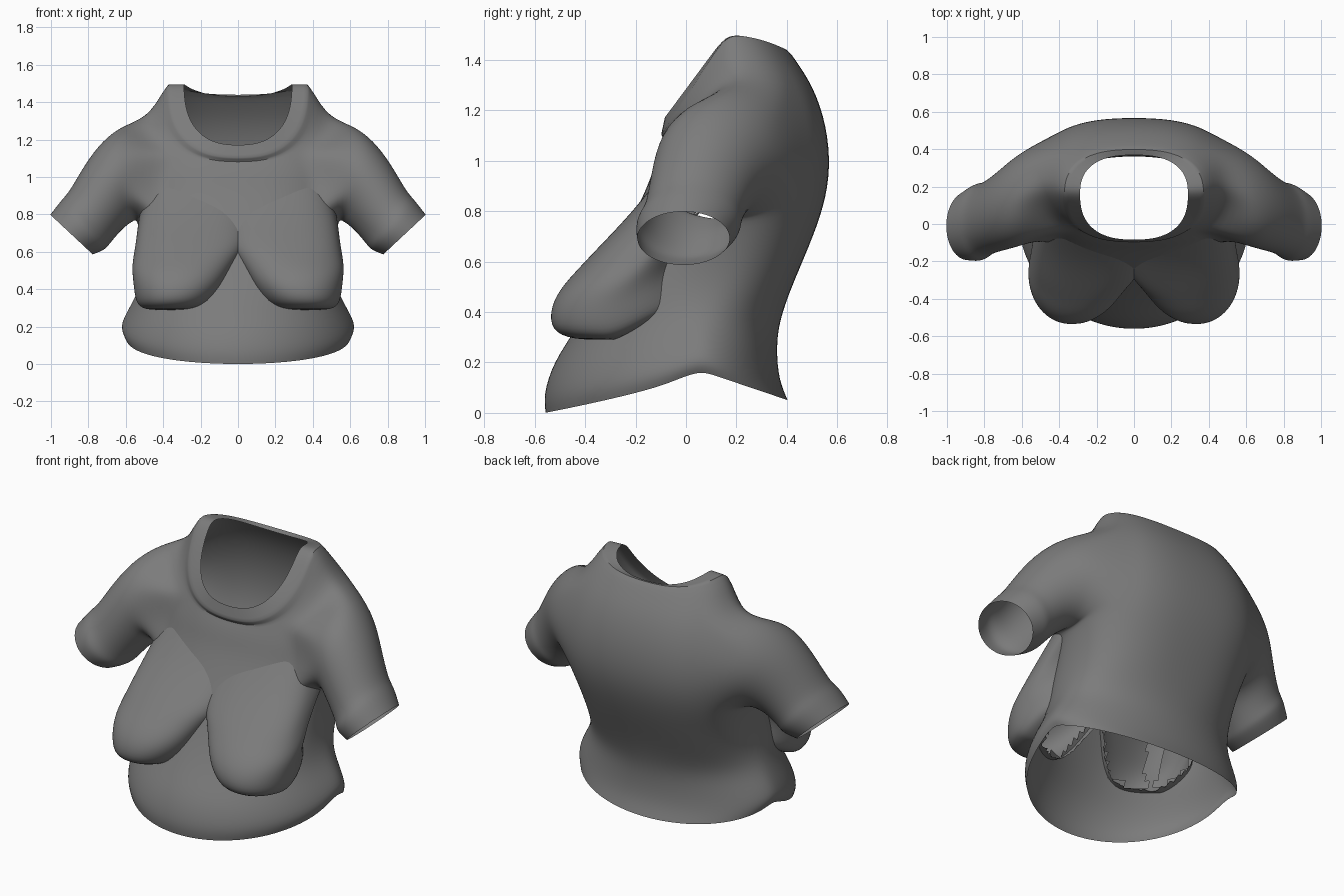
import bpy, bmesh
from math import sin, cos, pi, copysign
from mathutils import Vector
from mathutils.bvhtree import BVHTree

cube = bpy.data.objects.get("Cube")
if cube:
    bpy.data.objects.remove(cube, do_unlink=True)

COLS = 32          # points around the torso
HALF = 4           # half width of the armhole, in columns
ARM_LOW, ARM_TOP = 6, 9

grey = bpy.data.materials.new("grey cloth")
grey.use_nodes = True
GREY = (0.2, 0.2, 0.2, 1)
grey.diffuse_color = GREY
grey.node_tree.nodes["Principled BSDF"].inputs["Base Color"].default_value = GREY
grey.node_tree.nodes["Principled BSDF"].inputs["Roughness"].default_value = 0.9


def power(v, p):
    return copysign(abs(v) ** p, v)


def skin(bm, low, high, closed=True, flip=False):
    """Quads between two rows of vertices."""
    n = len(low)
    for j in range(n if closed else n - 1):
        k = (j + 1) % n
        quad = [low[j], low[k], high[k], high[j]]
        bm.faces.new(quad[::-1] if flip else quad)


def finish(name, bm, levels):
    """Turn a bmesh into a smooth, subdivided object."""
    mesh = bpy.data.meshes.new(name)
    bm.to_mesh(mesh)
    bm.free()
    mesh.materials.append(grey)
    ob = bpy.data.objects.new(name, mesh)
    bpy.context.collection.objects.link(ob)
    bpy.ops.object.select_all(action="DESELECT")
    ob.select_set(True)
    bpy.context.view_layer.objects.active = ob
    ob.modifiers.new("smooth", "SUBSURF").levels = levels
    bpy.ops.object.modifier_apply(modifier="smooth")
    bpy.ops.object.shade_smooth_by_angle(angle=0.7)
    return ob


# Torso rings, hem to neckline: half width, front y, widest y, back y,
# then z at front, side, back
TORSO = [
    (.61, -.56, .05, .405, .00, .17, .05),
    (.635, -.57, .05, .37, .07, .21, .13),
    (.595, -.53, .05, .36, .2, .29, .25),
    (.54, -.44, .05, .37, .33, .38, .36),
    (.51, -.34, .05, .42, .5, .5, .5),
    (.515, -.27, .11, .49, .66, .64, .66),
    (.54, -.20, .175, .55, .8, .77, .82),
    (.56, -.145, .21, .575, .92, .92, .97),
    (.55, -.12, .21, .56, 1.0, 1.1, 1.14),
    (.49, -.10, .2, .505, 1.05, 1.32, 1.3),
    (.41, -.085, .17, .42, 1.08, 1.45, 1.42),
    (.375, -.10, .16, .40, 1.10, 1.50, 1.44),
    (.29, -.085, .16, .37, 1.17, 1.50, 1.43),
]
bm = bmesh.new()
crease = bm.edges.layers.float.new("crease_edge")
rings = []
for i, (w, yf, yc, yb, zf, zs, zb) in enumerate(TORSO):
    # oval at the hem, squarer at the chest; hem sweeps up quickly at the front
    square = 1 if i < 4 else .8
    sweep = .7 if i < 3 else 1
    drop = 2 if i > 9 else 1
    ring = []
    for j in range(COLS):
        t = 2 * pi * j / COLS
        s = power(sin(t), square)
        z = zs + ((zf - zs) * abs(s) ** sweep if s < 0 else (zb - zs) * s ** drop)
        y = yc + s * (yc - yf if s < 0 else yb - yc)
        ring.append(bm.verts.new((w * power(cos(t), square), y, z)))
    rings.append(ring)
for low, high in zip(rings, rings[1:]):
    skin(bm, low, high)

# Armholes
cut = set()
for f in bm.faces:
    for c in (0, COLS // 2):
        patch = {rings[r][(c + j) % COLS] for r in range(ARM_LOW, ARM_TOP + 1)
                 for j in range(-HALF, HALF + 1)}
        if all(v in patch for v in f.verts):
            cut.add(f)
bmesh.ops.delete(bm, geom=list(cut), context="FACES")

# Sleeve rings, shoulder to cuff: lower x, z, upper x, z, centre y, half depth
SLEEVE = [
    (.555, .765, .635, 1.275, .14, .255),
    (.58, .75, .755, 1.165, .095, .23),
    (.625, .715, .84, 1.035, .055, .205),
    (.69, .635, .905, .92, .025, .195),
    (.71, .61, .94, .885, .01, .215),
    (.775, .585, 1.005, .80, -.01, .185),
]
span = range(-HALF, HALF + 1)
inner = range(ARM_LOW + 1, ARM_TOP)
order = ([(ARM_LOW, j) for j in span] + [(r, HALF) for r in inner]
         + [(ARM_TOP, j) for j in reversed(span)] + [(r, -HALF) for r in reversed(inner)])
for side in (1, -1):
    prev = [rings[r][(j if side > 0 else COLS // 2 - j) % COLS] for r, j in order]
    for xl, zl, xu, zu, yc, ry in SLEEVE:
        ring = []
        for k in range(len(order)):
            a = -pi / 2 + 2 * pi * (k - HALF) / len(order)
            m = (1 + sin(a)) / 2
            ring.append(bm.verts.new((side * (xl + (xu - xl) * m), yc + ry * cos(a),
                                      zl + (zu - zl) * m)))
        skin(bm, prev, ring, flip=side < 0)
        prev = ring

# Crisp collar seam
for row in rings[-3:-1]:
    members = set(row)
    for e in bm.edges:
        if e.verts[0] in members and e.verts[1] in members:
            e[crease] = .8
shirt = finish("shirt_body", bm, 2)

# Bust rows, bottom to top: z, centre x, half width, front y, y of the widest point
BUST = [
    (.29, .36, .04, -.32, -.27),
    (.29, .36, .15, -.45, -.27),
    (.325, .345, .205, -.54, -.28),
    (.42, .32, .24, -.54, -.30),
    (.5, .305, .265, -.495, -.27),
    (.57, .275, .285, -.43, -.22),
    (.65, .24, .305, -.355, -.15),
    (.8, .22, .31, -.21, 0),
    (.95, .2, .28, -.095, .05),
]
ARC, WRAP = 20, .9
bm = bmesh.new()
for side in (1, -1):
    prev = None
    for z, xc, w, yf, back in BUST:
        square = .8 if z > .6 else .95
        row = []
        for j in range(ARC + 1):
            t = pi - WRAP + (pi + 2 * WRAP) * j / ARC
            s = power(sin(t), square)
            depth = back - yf if s < 0 else .27
            row.append(bm.verts.new((side * (xc + w * power(cos(t), square)), back + s * depth,
                                     z + max(s, 0) * .15)))
        if prev:
            skin(bm, prev, row, closed=False, flip=side < 0)
        prev = row
bust = finish("bust", bm, 2)

# Open the shells where one lies inside the other, so the inside stays hollow
a, b = bmesh.new(), bmesh.new()
a.from_mesh(shirt.data)
b.from_mesh(bust.data)
tree_a, tree_b = BVHTree.FromBMesh(a), BVHTree.FromBMesh(b)


def covered(f):
    p = f.calc_center_median()
    ahead = tree_b.ray_cast(p, Vector((0, -1, 0)))
    below = tree_b.ray_cast(p, Vector((0, 0, -1)))
    return (p.y < -.12 and f.normal.y < 0 and ahead[0] is not None and ahead[3] > .045
            and below[0] is not None and below[3] > .03)


def buried(f):
    p = f.calc_center_median()
    loc, normal, _, _ = tree_a.find_nearest(p)
    return (p - loc).dot(normal) < -.03


gone_a = [f for f in a.faces if covered(f)]
gone_b = [f for f in b.faces if buried(f)]
bmesh.ops.delete(a, geom=gone_a, context="FACES")
bmesh.ops.delete(b, geom=gone_b, context="FACES")
a.to_mesh(shirt.data)
b.to_mesh(bust.data)
a.free()
b.free()
